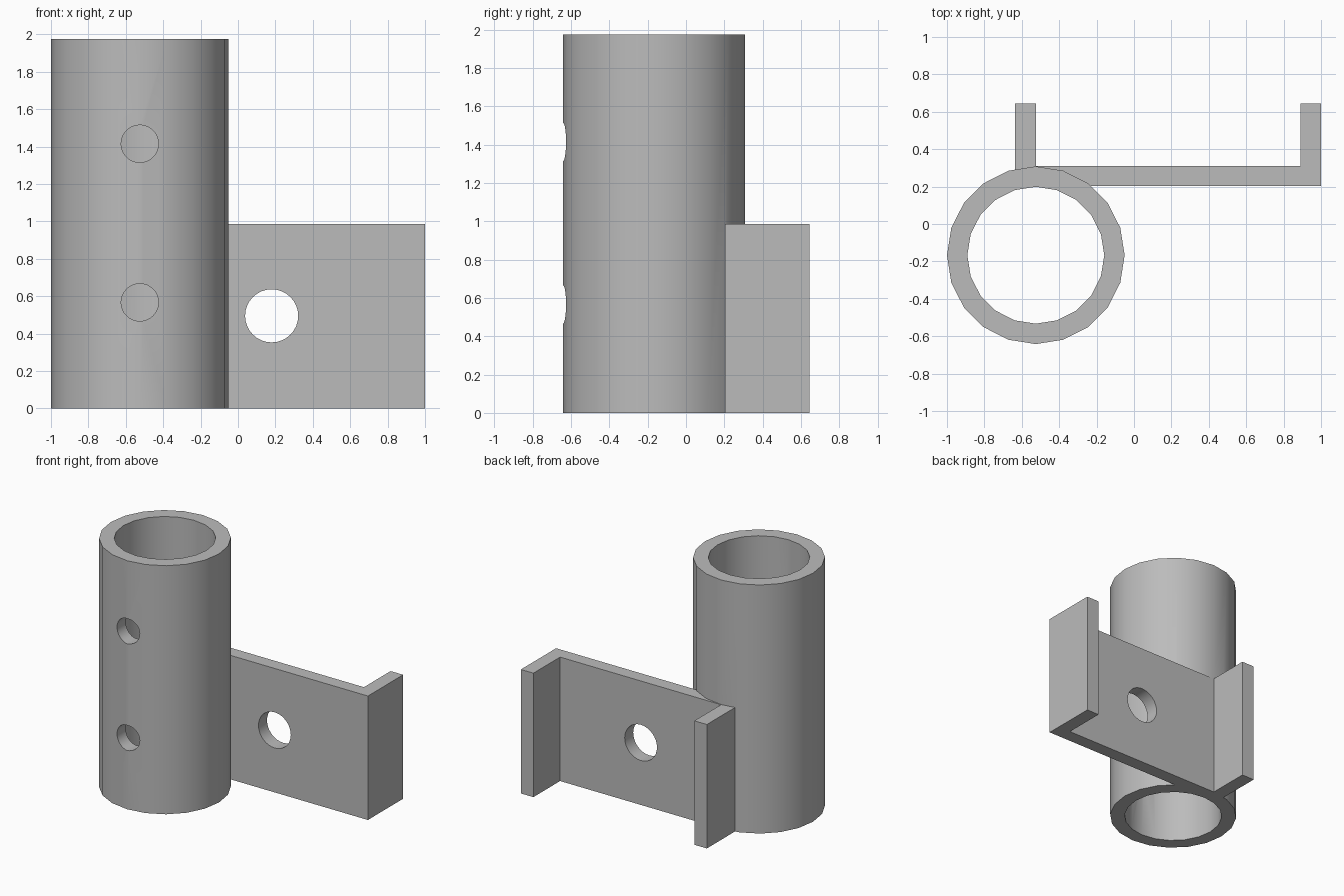
import bpy, bmesh
from math import radians
from mathutils import Matrix

cube = bpy.data.objects.get("Cube")
if cube:
    bpy.data.objects.remove(cube, do_unlink=True)

TUBE_X, TUBE_Y, TUBE_H = -0.525, -0.167, 1.975
PLATE_H = 0.985

steel = bpy.data.materials.new("grey_steel")
steel.use_nodes = True
colour = (0.5, 0.5, 0.5, 1)
steel.diffuse_color = colour
steel.node_tree.nodes["Principled BSDF"].inputs["Base Color"].default_value = colour


def make_object(name, bm):
    bmesh.ops.recalc_face_normals(bm, faces=bm.faces)
    mesh = bpy.data.meshes.new(name)
    bm.to_mesh(mesh)
    bm.free()
    mesh.materials.append(steel)
    obj = bpy.data.objects.new(name, mesh)
    bpy.context.collection.objects.link(obj)
    return obj


def cylinder(name, radius, depth, centre, sides, along_y=False):
    bm = bmesh.new()
    matrix = Matrix.Translation(centre)
    if along_y:
        matrix = matrix @ Matrix.Rotation(radians(90), 4, 'X')
    bmesh.ops.create_cone(bm, cap_ends=True, segments=sides, radius1=radius,
                          radius2=radius, depth=depth, matrix=matrix)
    return make_object(name, bm)


def extrude_profile(name, points, height):
    bm = bmesh.new()
    face = bm.faces.new([bm.verts.new((x, y, 0)) for x, y in points])
    result = bmesh.ops.extrude_face_region(bm, geom=[face])
    top = [v for v in result["geom"] if isinstance(v, bmesh.types.BMVert)]
    bmesh.ops.translate(bm, verts=top, vec=(0, 0, height))
    return make_object(name, bm)


def combine(target, other, operation):
    mod = target.modifiers.new(operation.title(), 'BOOLEAN')
    mod.operation = operation
    mod.solver = 'EXACT'
    mod.object = other
    bpy.context.view_layer.objects.active = target
    bpy.ops.object.modifier_apply(modifier=mod.name)
    bpy.data.objects.remove(other, do_unlink=True)


# Upright tube with its bore
bracket = cylinder("tube_bracket", 0.475, TUBE_H, (TUBE_X, TUBE_Y, TUBE_H / 2), 20)

# U-shaped mounting plate, its near end buried in the tube wall
plate = extrude_profile("mounting_plate", [
    (-0.635, 0.203), (1, 0.203), (1, 0.645), (0.89, 0.645),
    (0.89, 0.31), (-0.525, 0.31), (-0.525, 0.645), (-0.635, 0.645)], PLATE_H)
combine(bracket, plate, 'UNION')

bore = cylinder("bore_cutter", 0.366, TUBE_H + 1, (TUBE_X, TUBE_Y, TUBE_H / 2), 20)
combine(bracket, bore, 'DIFFERENCE')

# Bolt holes through the front wall of the tube
for z in (0.567, 1.415):
    hole = cylinder("bolt_cutter", 0.1, 0.6, (TUBE_X, -0.6, z), 32, along_y=True)
    combine(bracket, hole, 'DIFFERENCE')

# Large hole through the plate
hole = cylinder("plate_hole_cutter", 0.142, 0.6, (0.18, 0.25, 0.495), 32, along_y=True)
combine(bracket, hole, 'DIFFERENCE')

# Smooth curved walls, crisp edges
bpy.ops.object.select_all(action='DESELECT')
bracket.select_set(True)
bpy.context.view_layer.objects.active = bracket
bpy.ops.object.shade_smooth_by_angle(angle=radians(30))
